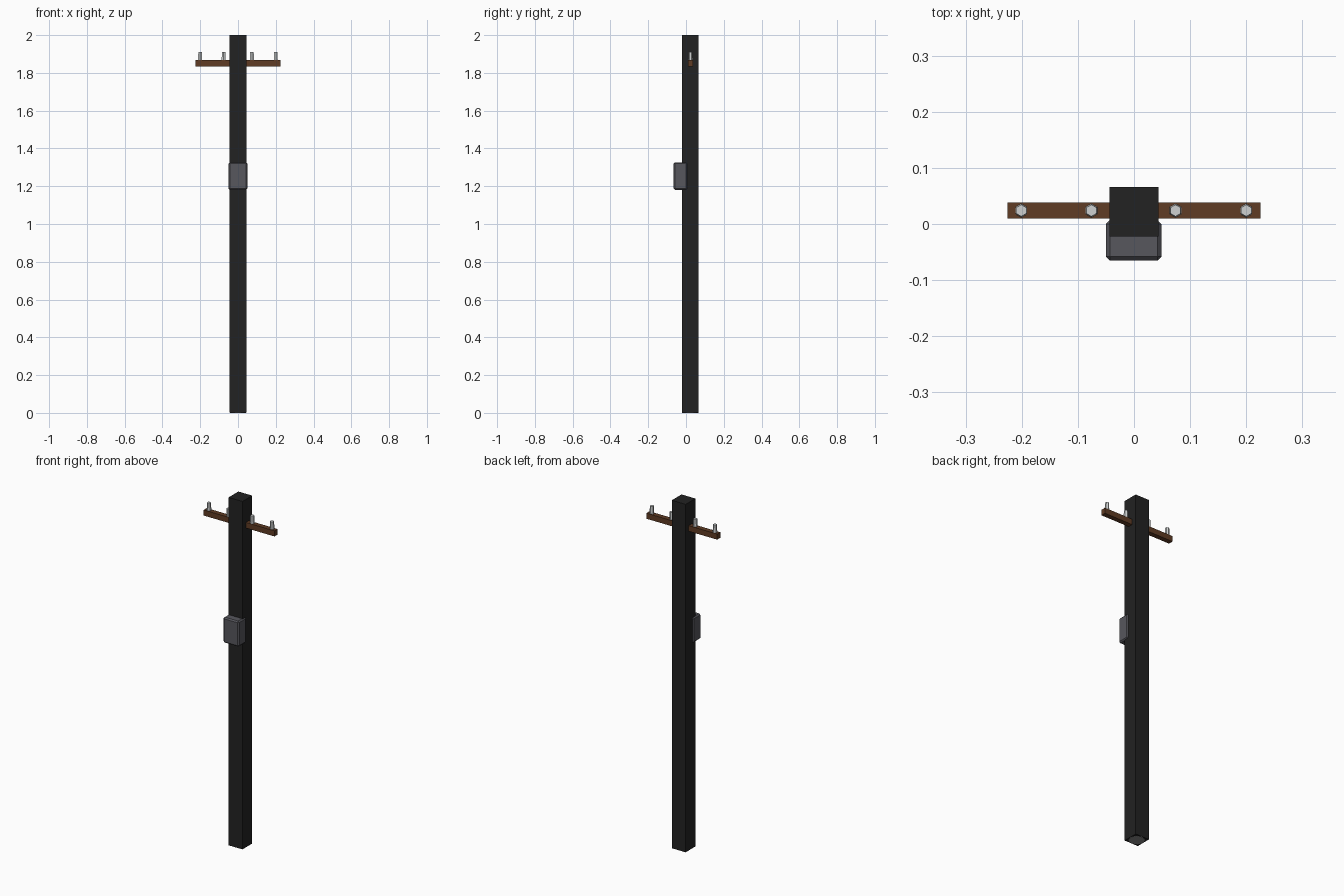
import bpy, bmesh, math
from mathutils import Matrix

if "Cube" in bpy.data.objects:
    bpy.data.objects.remove(bpy.data.objects["Cube"])


def material(name, rgb):
    m = bpy.data.materials.new(name)
    m.diffuse_color = (*rgb, 1)
    m.use_nodes = True
    m.node_tree.nodes["Principled BSDF"].inputs["Base Color"].default_value = m.diffuse_color
    return m


BLACK = material("black_pole", (0.016, 0.016, 0.016))
BROWN = material("brown_wood", (0.115, 0.045, 0.018))
METAL = material("dark_grey_metal", (0.095, 0.095, 0.11))
PALE = material("pale_grey", (0.62, 0.64, 0.64))
GREY = material("mid_grey", (0.25, 0.25, 0.25))


def finish(name, bm, mat):
    me = bpy.data.meshes.new(name)
    bm.to_mesh(me)
    bm.free()
    me.materials.append(mat)
    ob = bpy.data.objects.new(name, me)
    bpy.context.collection.objects.link(ob)
    return ob


def box(name, lo, hi, mat, bevel=0):
    bm = bmesh.new()
    bmesh.ops.create_cube(bm, size=1)
    for v in bm.verts:
        v.co = [lo[i] + (v.co[i] + 0.5) * (hi[i] - lo[i]) for i in range(3)]
    if bevel:
        bmesh.ops.bevel(bm, geom=bm.edges[:], offset=bevel, segments=1, affect='EDGES')
    return finish(name, bm, mat)


def prism(name, x, y, z0, z1, r0, r1, sides, mat):
    bm = bmesh.new()
    mtx = Matrix.Translation((x, y, (z0 + z1) / 2))
    bmesh.ops.create_cone(bm, cap_ends=True, segments=sides, radius1=r0,
                          radius2=r1, depth=z1 - z0, matrix=mtx)
    return finish(name, bm, mat)


# Square pole, with a round core showing at its foot
box("pole", (-0.044, -0.022, 0.001), (0.044, 0.066, 2.0), BLACK)
prism("pole_core", 0, 0.022, 0, 0.02, 0.043, 0.043, 8, GREY)

# Crossarm through the pole
box("crossarm", (-0.225, 0.01, 1.835), (0.225, 0.038, 1.867), BROWN)

# Six-sided tapered insulators
for i, x in enumerate((-0.201, -0.076, 0.074, 0.2)):
    prism(f"insulator_{i + 1}", x, 0.024, 1.86, 1.911, 0.0125, 0.0105, 6, PALE)

# Chamfered equipment box on the front
box("equipment_box", (-0.05, -0.065, 1.18), (0.049, 0.007, 1.326), METAL, 0.007)
